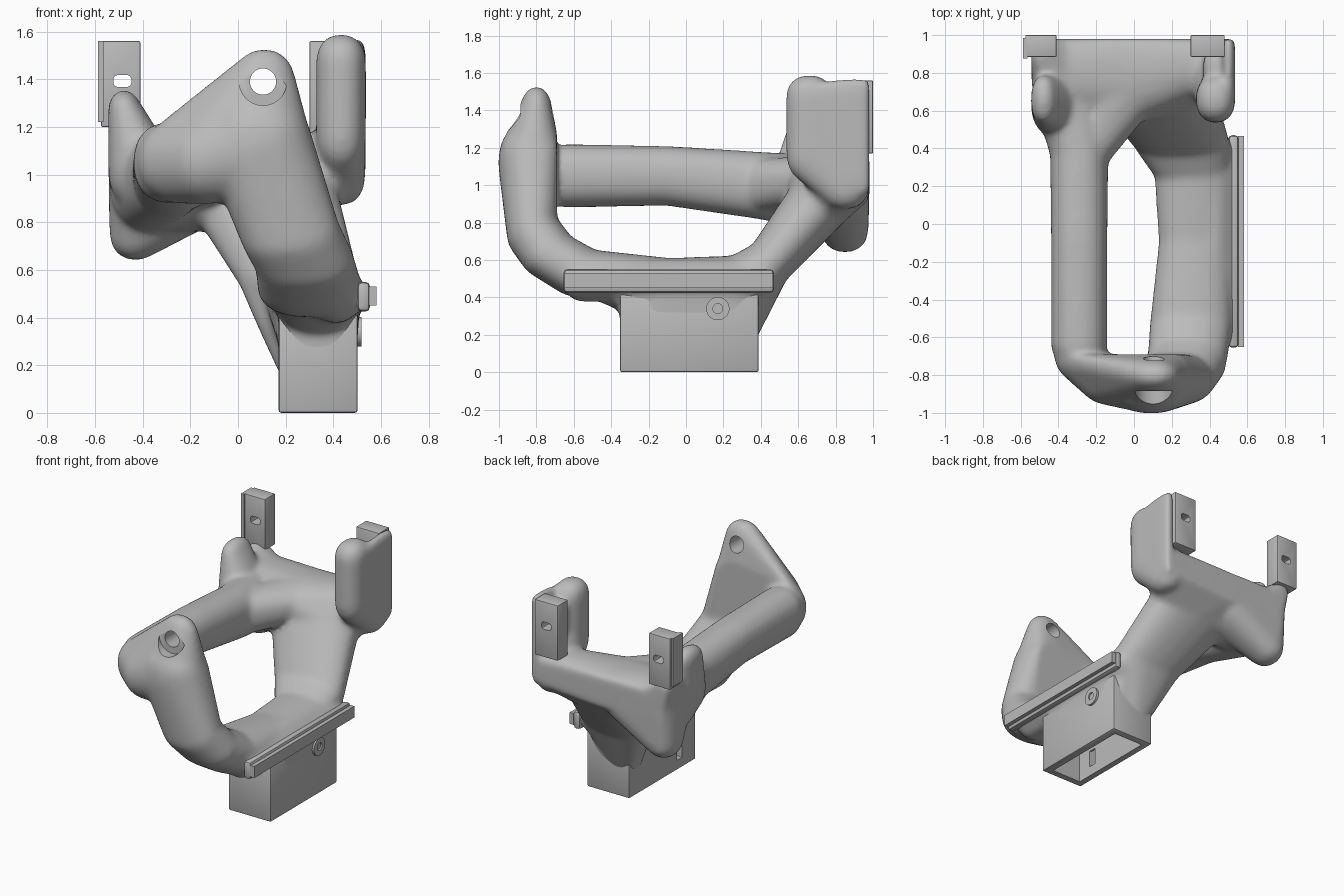
import bpy, bmesh
from math import copysign
from mathutils import Vector, Matrix

if "Cube" in bpy.data.objects:
    bpy.data.objects.remove(bpy.data.objects["Cube"])

grey = bpy.data.materials.new("plain grey")
grey.use_nodes = True
grey.diffuse_color = (0.5, 0.5, 0.5, 1)
grey.node_tree.nodes["Principled BSDF"].inputs["Base Color"].default_value = (0.5, 0.5, 0.5, 1)


def make(name, bm):
    mesh = bpy.data.meshes.new(name)
    bmesh.ops.recalc_face_normals(bm, faces=bm.faces[:])
    bm.to_mesh(mesh)
    bm.free()
    mesh.materials.append(grey)
    ob = bpy.data.objects.new(name, mesh)
    bpy.context.collection.objects.link(ob)
    return ob


def box(name, lo, hi, bevel=0.0):
    bm = bmesh.new()
    lo, hi = Vector(lo), Vector(hi)
    size = hi - lo
    bmesh.ops.create_cube(bm, size=1, matrix=Matrix.Translation((lo + hi) / 2) @ Matrix.Diagonal((*size, 1)))
    if bevel:
        bmesh.ops.bevel(bm, geom=bm.edges[:], offset=bevel, segments=2, affect='EDGES', profile=0.5)
    return make(name, bm)


def rod(name, a, b, r, sides=40):
    bm = bmesh.new()
    a, b = Vector(a), Vector(b)
    turn = (b - a).to_track_quat('Z', 'Y').to_matrix().to_4x4()
    bmesh.ops.create_cone(bm, cap_ends=True, segments=sides, radius1=r, radius2=r, depth=(b - a).length,
                          matrix=Matrix.Translation((a + b) / 2) @ turn)
    return make(name, bm)


def apply_all(ob):
    bpy.ops.object.select_all(action='DESELECT')
    bpy.context.view_layer.objects.active = ob
    ob.select_set(True)
    for m in list(ob.modifiers):
        bpy.ops.object.modifier_apply(modifier=m.name)


def cut(ob, *cutters):
    for c in cutters:
        m = ob.modifiers.new("cut", 'BOOLEAN')
        m.object, m.operation, m.solver = c, 'DIFFERENCE', 'EXACT'
        c.hide_render = True
    apply_all(ob)


def smooth(ob):
    apply_all(ob)
    bpy.ops.object.shade_smooth_by_angle(angle=0.6)


# Organic body: hulls wrapped around soft nodes (centre, radii), then fused
body_bm = bmesh.new()
ball = bmesh.new()
bmesh.ops.create_icosphere(ball, subdivisions=3, radius=1)
sphere = [v.co.copy() for v in ball.verts]
ball.free()


def hull(*nodes, y_max=0.98, k=0.88):
    new = []
    for centre, radii in nodes:
        for n in sphere:
            x, y, z = (c + copysign(abs(a) ** k, a) * r for c, a, r in zip(centre, n, radii))
            new.append(body_bm.verts.new((max(x, -0.545), min(y, y_max), z)))
    res = bmesh.ops.convex_hull(body_bm, input=new)
    loose = {g for g in res["geom_interior"] + res["geom_unused"] if isinstance(g, bmesh.types.BMVert)}
    bmesh.ops.delete(body_bm, geom=list(loose), context='VERTS')


# Front handle with a flat inner face
eye = ((0.11, -0.8, 1.4), (0.13, 0.085, 0.13))
shoulder = ((-0.24, -0.69, 1.055), (0.185, 0.165, 0.18))
bend = ((-0.13, -0.78, 1.06), (0.18, 0.18, 0.185))
chest = ((0.09, -0.82, 1.12), (0.22, 0.185, 0.22))
elbow = ((0.22, -0.82, 0.75), (0.21, 0.14, 0.15))
knee = ((0.28, -0.73, 0.63), (0.21, 0.155, 0.13))
foot = ((0.3, -0.56, 0.53), (0.22, 0.17, 0.13))
hull(eye, shoulder, bend, chest, y_max=-0.69, k=0.97)
hull(chest, elbow, y_max=-0.69)
hull(elbow, knee)
hull(knee, foot)

# Lower bar, its rail ridge and the neck that meets the socket
mid = ((0.32, -0.1, 0.5), (0.19, 0.16, 0.11))
heel = ((0.31, 0.3, 0.5), (0.205, 0.15, 0.125))
core = ((0.335, -0.2, 0.32), (0.167, 0.155, 0.14))
core_back = ((0.335, 0.235, 0.32), (0.167, 0.155, 0.14))
hull(foot, mid)
hull(mid, heel)
hull(core, core_back, k=0.4)
hull(mid, heel, core, core_back)
hull(((0.33, -0.25, 0.42), (0.167, 0.13, 0.12)), ((0.33, -0.46, 0.5), (0.18, 0.1, 0.115)))
hull(*[((x, y, 0.49), (0.1, 0.1, h)) for x, h in ((0.455, 0.07), (0.41, 0.115)) for y in (-0.55, 0.37)])

# Rear arm climbing to the back plate
arm = ((0.25, 0.44, 0.58), (0.255, 0.12, 0.13))
neck = ((0.1, 0.72, 0.92), (0.32, 0.17, 0.16))
hull(heel, arm)
hull(core_back, arm)
hull(arm, ((0.26, 0.29, 0.2), (0.09, 0.08, 0.1)), ((0.21, 0.33, 0.4), (0.13, 0.1, 0.12)))
hull(arm, neck)

# Back plate, lower tip and left lobe
plate_mid = ((-0.05, 0.8, 1.03), (0.2, 0.26, 0.14))
plate_left = ((-0.4, 0.8, 1.04), (0.145, 0.22, 0.15))
plate_right = ((0.42, 0.86, 1.04), (0.11, 0.14, 0.14))
tip = ((-0.43, 0.85, 0.76), (0.11, 0.125, 0.12))
hull(plate_mid, plate_left)
hull(plate_mid, neck, plate_right)
hull(tip, plate_left, ((-0.15, 0.8, 0.94), (0.17, 0.18, 0.14)))
hull(((-0.478, 0.66, 1.26), (0.068, 0.13, 0.095)), ((-0.41, 0.63, 1.02), (0.135, 0.17, 0.17)))
hull(plate_left, ((-0.48, 0.9, 1.165), (0.066, 0.1, 0.07)))
hull(plate_mid, ((-0.22, 0.42, 1.0), (0.12, 0.12, 0.14)))

# Upper bar and the web that ties it to the rear arm
bar = [((-0.29, -0.64, 1.05), (0.15, 0.1, 0.17)), ((-0.29, -0.1, 1.05), (0.15, 0.1, 0.16)),
       ((-0.29, 0.38, 1.0), (0.155, 0.1, 0.18)), ((-0.36, 0.72, 0.96), (0.18, 0.17, 0.2))]
for a, b in zip(bar, bar[1:]):
    hull(a, b)
hull(bar[3], ((-0.2, 0.7, 0.93), (0.15, 0.17, 0.15)), neck)

# Right tower: round column with a thin outer wall
column = ((0.432, 0.66, 1.47), (0.105, 0.125, 0.12))
column_low = ((0.432, 0.67, 1.18), (0.105, 0.135, 0.17))
tower_foot = ((0.435, 0.85, 1.0), (0.1, 0.13, 0.13))
hull(column, column_low)
hull(column_low, tower_foot, plate_right)
hull(((0.5, 0.9, 1.49), (0.036, 0.14, 0.085)), ((0.5, 0.7, 1.47), (0.036, 0.1, 0.08)),
     ((0.5, 0.7, 1.2), (0.036, 0.12, 0.12)), ((0.5, 0.9, 1.05), (0.036, 0.12, 0.12)))
hull(((0.43, 0.83, 1.44), (0.065, 0.1, 0.06)), ((0.43, 0.83, 1.1), (0.065, 0.1, 0.1)))

body = make("body", body_bm)
fuse = body.modifiers.new("fuse", 'REMESH')
fuse.mode, fuse.voxel_size = 'VOXEL', 0.015
soften = body.modifiers.new("soften", 'SMOOTH')
soften.factor, soften.iterations = 0.5, 20
apply_all(body)

# Cutters: pivot hole, its recess, socket cavity and side slot
hole = rod("hole_cutter", (0.105, -1.2, 1.39), (0.105, -0.4, 1.39), 0.055)
recess = rod("recess_cutter", (0.105, -1.2, 1.39), (0.105, -0.885, 1.39), 0.1)
cavity = box("cavity_cutter", (0.22, -0.3, -0.1), (0.45, 0.34, 0.36))
slot = box("slot_cutter", (0.1, -0.2, 0.07), (0.3, -0.14, 0.22))
cut(body, hole, recess, cavity)
smooth(body)

# Socket block, open underneath
socket = box("socket", (0.17, -0.353, 0), (0.502, 0.388, 0.42), 0.012)
cut(socket, cavity, slot)
smooth(socket)

# Side rail and button
smooth(box("rail_base", (0.5, -0.655, 0.425), (0.554, 0.47, 0.55), 0.02))
box("rail_plate", (0.55, -0.65, 0.45), (0.582, 0.465, 0.53))
button = rod("button", (0.48, 0.17, 0.34), (0.518, 0.17, 0.34), 0.062)
dimple = rod("dimple_cutter", (0.508, 0.17, 0.34), (0.6, 0.17, 0.34), 0.026)
cut(button, dimple)
smooth(button)

# Rear mounting pads with slotted holes
cutters = [hole, recess, cavity, slot, dimple]
for side, x0, x1, low, cx in (("left", 0.3, 0.48, 1.17, 0.39), ("right", -0.575, -0.41, 1.2, -0.485)):
    pad = box(side + "_pad", (x0, 0.885, low), (x1, 1.0, 1.56), 0.006)
    pad_hole = box("pad_hole", (cx - 0.038, 0.8, 1.367), (cx + 0.038, 1.1, 1.418), 0.018)
    cut(pad, pad_hole)
    smooth(pad)
    cutters.append(pad_hole)
box("pad_edge_plate", (-0.588, 0.875, 1.22), (-0.565, 0.985, 1.56))

for c in cutters:
    bpy.data.objects.remove(c)
